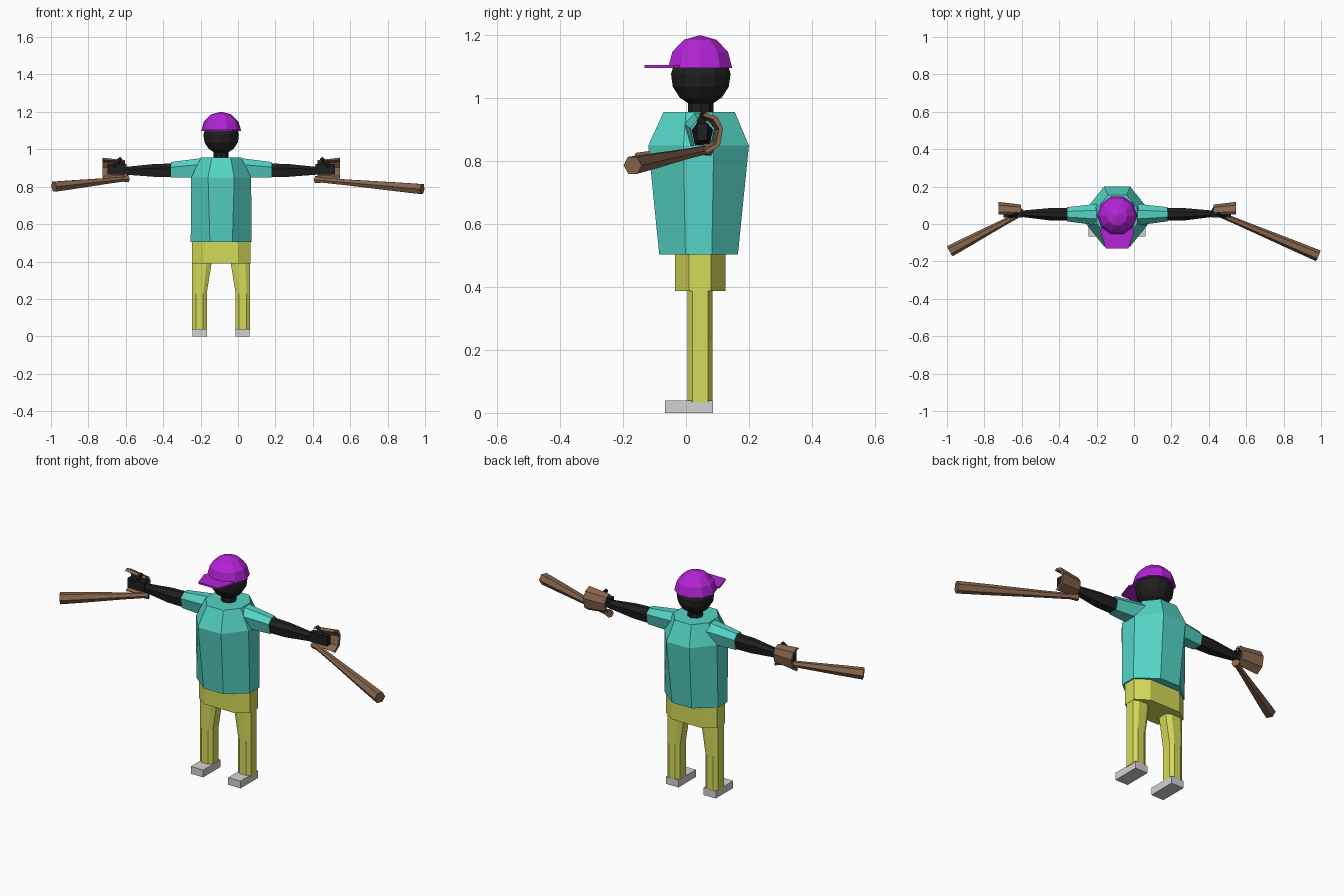
import bpy, bmesh, math
from mathutils import Vector

if "Cube" in bpy.data.objects:
    bpy.data.objects.remove(bpy.data.objects["Cube"])

CX, CY = -0.09, 0.047   # body axis


def material(name, rgb):
    m = bpy.data.materials.new(name)
    m.use_nodes = True
    m.diffuse_color = (*rgb, 1)
    m.node_tree.nodes["Principled BSDF"].inputs["Base Color"].default_value = (*rgb, 1)
    return m


TEAL = material("teal shirt", (0.09, 0.66, 0.56))
YELLOW = material("olive yellow", (0.66, 0.70, 0.10))
PURPLE = material("purple", (0.46, 0.017, 0.68))
BLACK = material("black", (0.014, 0.014, 0.014))
BROWN = material("wood brown", (0.24, 0.13, 0.075))
GREY = material("light grey", (0.65, 0.65, 0.65))


def loft(name, rings, mat):
    """Skin a list of equal-length point rings and cap both ends."""
    bm = bmesh.new()
    loops = [[bm.verts.new(p) for p in ring] for ring in rings]
    for a, b in zip(loops, loops[1:]):
        for i in range(len(a)):
            j = (i + 1) % len(a)
            bm.faces.new((a[i], a[j], b[j], b[i]))
    bm.faces.new(loops[0])
    bm.faces.new(loops[-1])
    bmesh.ops.recalc_face_normals(bm, faces=bm.faces)
    mesh = bpy.data.meshes.new(name)
    bm.to_mesh(mesh)
    bm.free()
    mesh.materials.append(mat)
    obj = bpy.data.objects.new(name, mesh)
    bpy.context.collection.objects.link(obj)
    return obj


def octagon(x, y, hx, hy, fx, fy, z):
    """Octagon of half sizes hx, hy whose flats have half widths fx, fy."""
    pts = [(hx, -fy), (hx, fy), (fx, hy), (-fx, hy),
           (-hx, fy), (-hx, -fy), (-fx, -hy), (fx, -hy)]
    return [(x + a, y + b, z) for a, b in pts]


def circle(x, y, r, z, n):
    return [(x + r * math.cos(2 * math.pi * i / n),
             y + r * math.sin(2 * math.pi * i / n), z) for i in range(n)]


def box(name, lo, hi, mat):
    ring = [(lo[0], lo[1]), (hi[0], lo[1]), (hi[0], hi[1]), (lo[0], hi[1])]
    return loft(name, [[(x, y, z) for x, y in ring] for z in (lo[2], hi[2])], mat)


def tube(name, stations, mat, n=6):
    """Tapered bar through (centre, radius) stations, square to its own axis."""
    axis = (Vector(stations[-1][0]) - Vector(stations[0][0])).normalized()
    u = axis.cross(Vector((0, 0, 1))).normalized()
    v = axis.cross(u)
    rings = []
    for c, r in stations:
        rings.append([Vector(c) + r * (u * math.cos(t) + v * math.sin(t))
                      for t in (2 * math.pi * i / n for i in range(n))])
    return loft(name, rings, mat)


# Torso and hips
loft("shirt", [octagon(CX, 0.04, 0.163, 0.125, 0.06, 0.042, 0.503),
               octagon(CX, 0.04, 0.16, 0.16, 0.07, 0.048, 0.85),
               octagon(CX, 0.042, 0.107, 0.113, 0.05, 0.042, 0.957)], TEAL)
loft("hips", [octagon(CX, 0.045, 0.156, 0.08, 0.09, 0.035, z)
              for z in (0.388, 0.51)], YELLOW)

# Neck, head, cap
loft("neck", [circle(CX, CY, 0.04, z, 8) for z in (0.94, 1.0)], BLACK)
head_rings = [circle(CX, CY, 0.095 * math.sin(a), 1.07 - 0.095 * math.cos(a), 12)
              for a in (math.radians(d) for d in (22, 45, 70, 95, 120))]
loft("head", head_rings, BLACK)
loft("cap", [circle(CX, CY - 0.002, r, z, 10) for r, z in
             ((0.107, 1.097), (0.093, 1.148), (0.055, 1.186), (0.004, 1.2))], PURPLE)
brim = [(-0.07, 0.0), (-0.09, -0.04), (-0.06, -0.132), (0.06, -0.132), (0.09, -0.04), (0.07, 0.0)]
loft("cap_brim", [[(CX + x, y, z) for x, y in brim] for z in (1.097, 1.106)], PURPLE)


def arm_ring(s, d, y, z, hy, hz):
    """Six-sided arm section at distance d from the body axis."""
    pts = [(-1, 0.35), (-0.4, 1), (0.4, 1), (1, 0.35), (0.7, -1), (-0.7, -1)]
    return [(CX + s * d, y + a * hy, z + b * hz) for a, b in pts]


for side, s in (("left", 1), ("right", -1)):
    # Leg, widening towards the crotch, and shoe
    rings = []
    for z, inner in ((0.035, 0.077), (0.23, 0.077), (0.40, 0.05)):
        hx = (0.155 - inner) / 2
        rings.append(octagon(CX + s * (0.155 + inner) / 2, 0.045, hx, 0.04,
                             hx * 0.5, 0.025, z))
    loft(side + "_leg", rings, YELLOW)
    xs = sorted((CX + s * 0.076, CX + s * 0.152))
    box(side + "_shoe", (xs[0], -0.066, 0), (xs[1], 0.086, 0.04), GREY)

    # Sleeve, forearm, hand
    loft(side + "_sleeve", [arm_ring(s, 0.07, 0.05, 0.903, 0.062, 0.054),
                            arm_ring(s, 0.268, 0.052, 0.89, 0.038, 0.042)], TEAL)
    loft(side + "_forearm", [arm_ring(s, 0.26, 0.052, 0.888, 0.034, 0.036),
                             arm_ring(s, 0.36, 0.052, 0.887, 0.033, 0.034),
                             arm_ring(s, 0.52, 0.055, 0.885, 0.016, 0.02)], BLACK)
    xs = sorted((CX + s * 0.505, CX + s * 0.608))
    box(side + "_hand", (xs[0], 0.035, 0.866), (xs[1], 0.068, 0.92), BLACK)
    thumb_tip = (CX + s * 0.535, 0.055, 0.953)
    tube(side + "_thumb", [((CX + s * 0.575, 0.045, 0.905), 0.018), (thumb_tip, 0.01)], BLACK, 4)

    # Curved wooden guard wrapped behind the hand
    arc = [(0.07, 0.825), (0.108, 0.85), (0.118, 0.905), (0.10, 0.94), (0.065, 0.955)]
    inner = [(y - 0.014, z + (0.889 - z) * 0.15) for y, z in reversed(arc)]
    loft(side + "_guard", [[(CX + s * d, CY + (y - CY) * k, 0.889 + (z - 0.889) * k)
                            for y, z in arc + inner]
                           for d, k in ((0.515, 0.8), (0.635, 1.0))], BROWN)

# Bats, each thickening to the tip
for side, butt, tip in (("left", (0.415, 0.07, 0.838), (0.985, -0.17, 0.787)),
                        ("right", (-0.59, 0.065, 0.843), (-0.984, -0.145, 0.80))):
    a, b = Vector(butt), Vector(tip)
    tube(side + "_bat", [(a, 0.022), (a.lerp(b, 0.06), 0.015), (a.lerp(b, 0.3), 0.018),
                         (a.lerp(b, 0.75), 0.027), (b, 0.031)], BROWN)
